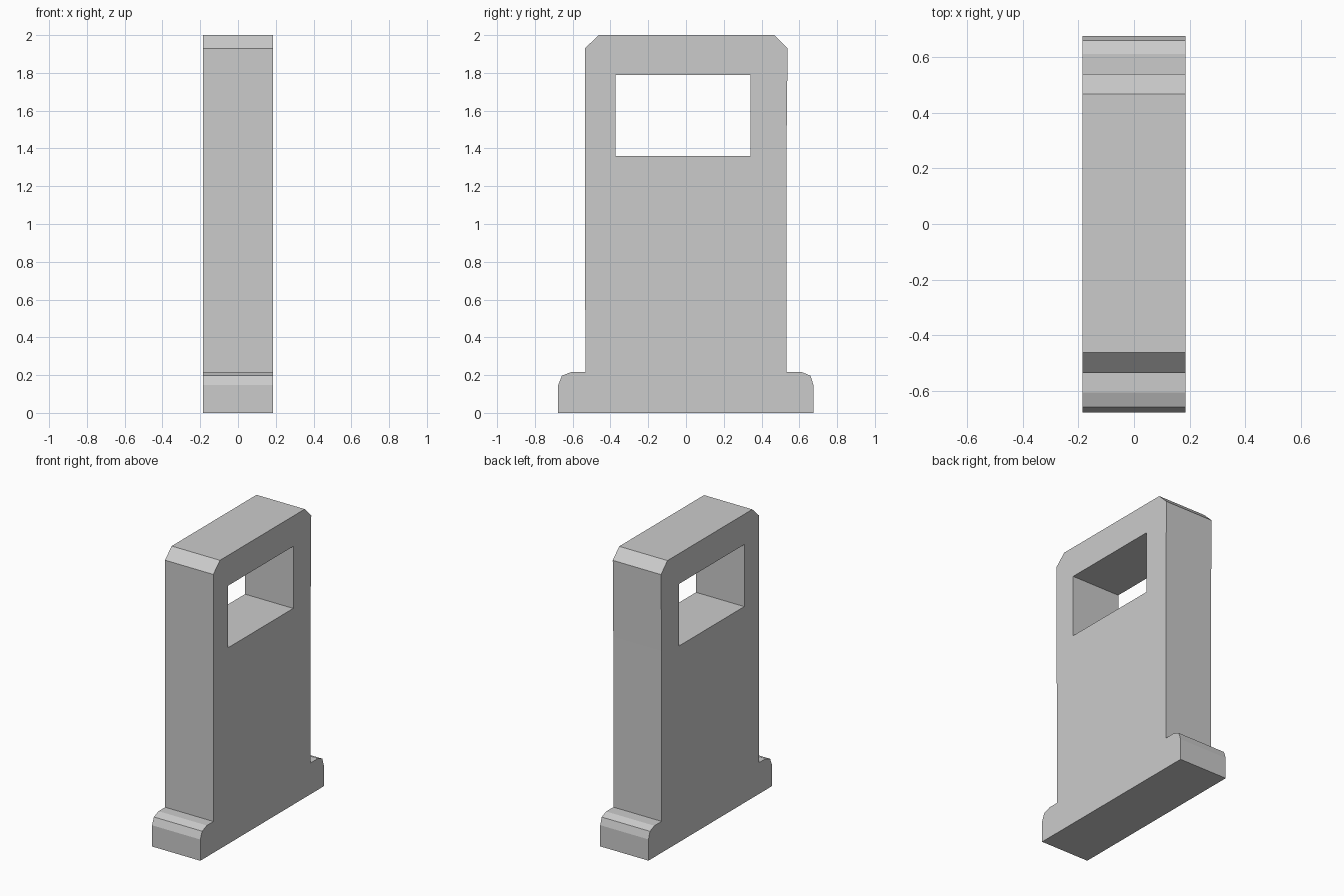
import bpy, bmesh
from mathutils import Matrix

if "Cube" in bpy.data.objects:
    bpy.data.objects.remove(bpy.data.objects["Cube"])

HALF_THICKNESS = 0.185

# Side profile (y, z): wide foot with softened corners, upright with chamfered top
outline = [
    (-0.677, 0), (0.675, 0), (0.675, 0.147), (0.659, 0.197), (0.61, 0.217),
    (0.531, 0.217), (0.532, 1.40), (0.538, 1.93), (0.467, 2.0),
    (-0.462, 2.0), (-0.535, 1.93), (-0.533, 0.217),
    (-0.605, 0.217), (-0.657, 0.197), (-0.677, 0.147),
]
# Rectangular window through the upper part
window = [(-0.374, 1.36), (-0.374, 1.79), (0.341, 1.79), (0.341, 1.36)]

curve = bpy.data.curves.new("plate_profile", 'CURVE')
curve.dimensions = '2D'
curve.fill_mode = 'BOTH'
curve.extrude = HALF_THICKNESS
for points in (outline, window):
    spline = curve.splines.new('POLY')
    spline.points.add(len(points) - 1)
    for p, (y, z) in zip(spline.points, points):
        p.co = (y, z, 0, 1)
    spline.use_cyclic_u = True

# Turn the extruded profile into a clean, upright mesh
profile = bpy.data.objects.new("plate_profile", curve)
bpy.context.collection.objects.link(profile)
bpy.context.view_layer.update()
deps = bpy.context.evaluated_depsgraph_get()
mesh = bpy.data.meshes.new_from_object(profile.evaluated_get(deps))
bpy.data.objects.remove(profile)

bm = bmesh.new()
bm.from_mesh(mesh)
bm.transform(Matrix(((0, 0, 1, 0), (1, 0, 0, 0), (0, 1, 0, 0), (0, 0, 0, 1))))
bmesh.ops.remove_doubles(bm, verts=bm.verts, dist=1e-4)
bmesh.ops.recalc_face_normals(bm, faces=bm.faces)
for f in bm.faces:
    f.smooth = False
bm.to_mesh(mesh)
bm.free()

mesh.name = "upright_plate"
plate = bpy.data.objects.new("upright_plate", mesh)
bpy.context.collection.objects.link(plate)
